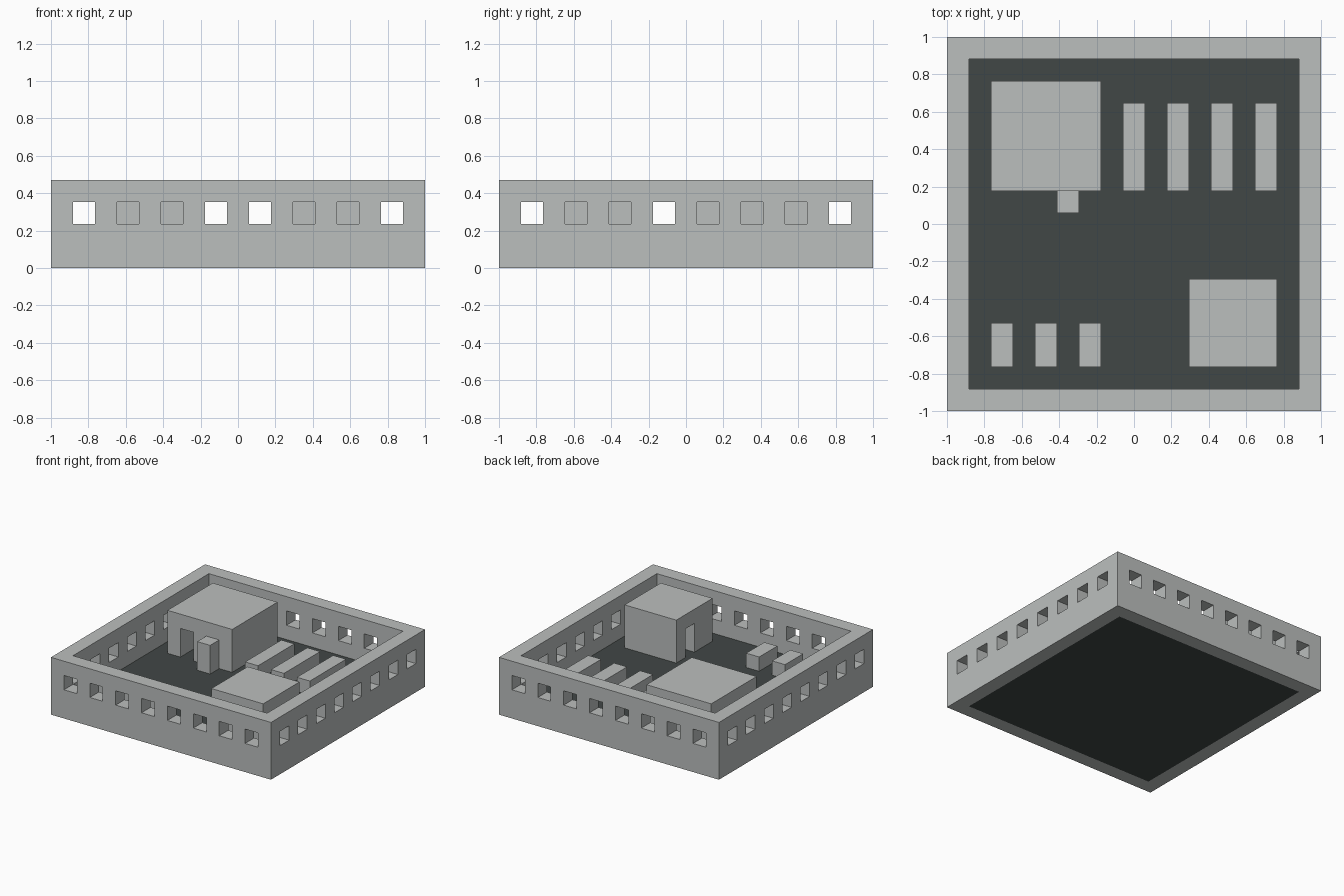
import bpy
import bmesh
from itertools import product

if "Cube" in bpy.data.objects:
    bpy.data.objects.remove(bpy.data.objects["Cube"])

N = 17           # grid cells along each side
U = 2 / N        # size of one cell
H = 4            # wall height in cells


def material(name, colour):
    m = bpy.data.materials.new(name)
    m.use_nodes = True
    m.diffuse_color = colour
    m.node_tree.nodes["Principled BSDF"].inputs["Base Color"].default_value = colour
    return m


STONE = material("light grey stone", (0.50, 0.522, 0.515, 1))
DARK = material("dark grey floor", (0.053, 0.063, 0.061, 1))


def finish(name, bm, mat):
    bmesh.ops.recalc_face_normals(bm, faces=bm.faces)
    mesh = bpy.data.meshes.new(name)
    bm.to_mesh(mesh)
    bm.free()
    mesh.materials.append(mat)
    bpy.context.collection.objects.link(bpy.data.objects.new(name, mesh))


def block(name, low, high, mat=STONE):
    """Plain box between two grid corners."""
    bm = bmesh.new()
    bmesh.ops.create_cube(bm, size=1)
    for v in bm.verts:
        g = [h if c > 0 else l for c, l, h in zip(v.co, low, high)]
        v.co = (g[0] * U - 1, g[1] * U - 1, g[2] * U)
    finish(name, bm, mat)


def masonry(name, low, high, solid):
    """Skin around every grid cell for which solid(x, y, z) is true."""
    cells = {c for c in product(*map(range, low, high)) if solid(*c)}
    bm = bmesh.new()
    verts = {}

    def vert(p):
        if p not in verts:
            verts[p] = bm.verts.new((p[0] * U - 1, p[1] * U - 1, p[2] * U))
        return verts[p]

    for cell in cells:
        for axis, side in product(range(3), (0, 1)):
            near = list(cell)
            near[axis] += 2 * side - 1
            if tuple(near) in cells:
                continue
            a, b = (axis + 1) % 3, (axis + 2) % 3
            loop = []
            for da, db in ((0, 0), (1, 0), (1, 1), (0, 1)):
                p = list(cell)
                p[axis] += side
                p[a] += da
                p[b] += db
                loop.append(vert(tuple(p)))
            bm.faces.new(loop if side else loop[::-1])
    finish(name, bm, STONE)


# Outer wall with a row of square windows on all four sides
def in_wall(x, y, z):
    on_x, on_y = x in (0, N - 1), y in (0, N - 1)
    window = z == 2 and ((on_x and y % 2) or (on_y and x % 2))
    return (on_x or on_y) and not window


masonry("outer_wall", (0, 0, 0), (N, N, H), in_wall)

# Floor slab
block("floor", (1, 1, 0), (N - 1, N - 1, 1), DARK)


# Hollow huts with a roof and one doorway
def hut(name, x0, y0, size, door):
    def solid(x, y, z):
        shell = x in (x0, x0 + size - 1) or y in (y0, y0 + size - 1) or z == H - 1
        return shell and not ((x, y) == door and z < H - 1)
    masonry(name, (x0, y0, 1), (x0 + size, y0 + size, H), solid)


hut("large_hut", 2, 10, 5, (3, 10))
hut("small_hut", 11, 2, 4, (11, 4))

# Post beside the large hut's doorway
block("door_post", (5, 9, 1), (6, 10, 3))

# Long and short benches
for i in range(4):
    block(f"long_bench_{i + 1}", (8 + 2 * i, 10, 1), (9 + 2 * i, 14, 2))
for i in range(3):
    block(f"short_bench_{i + 1}", (2 + 2 * i, 2, 1), (3 + 2 * i, 4, 2))
